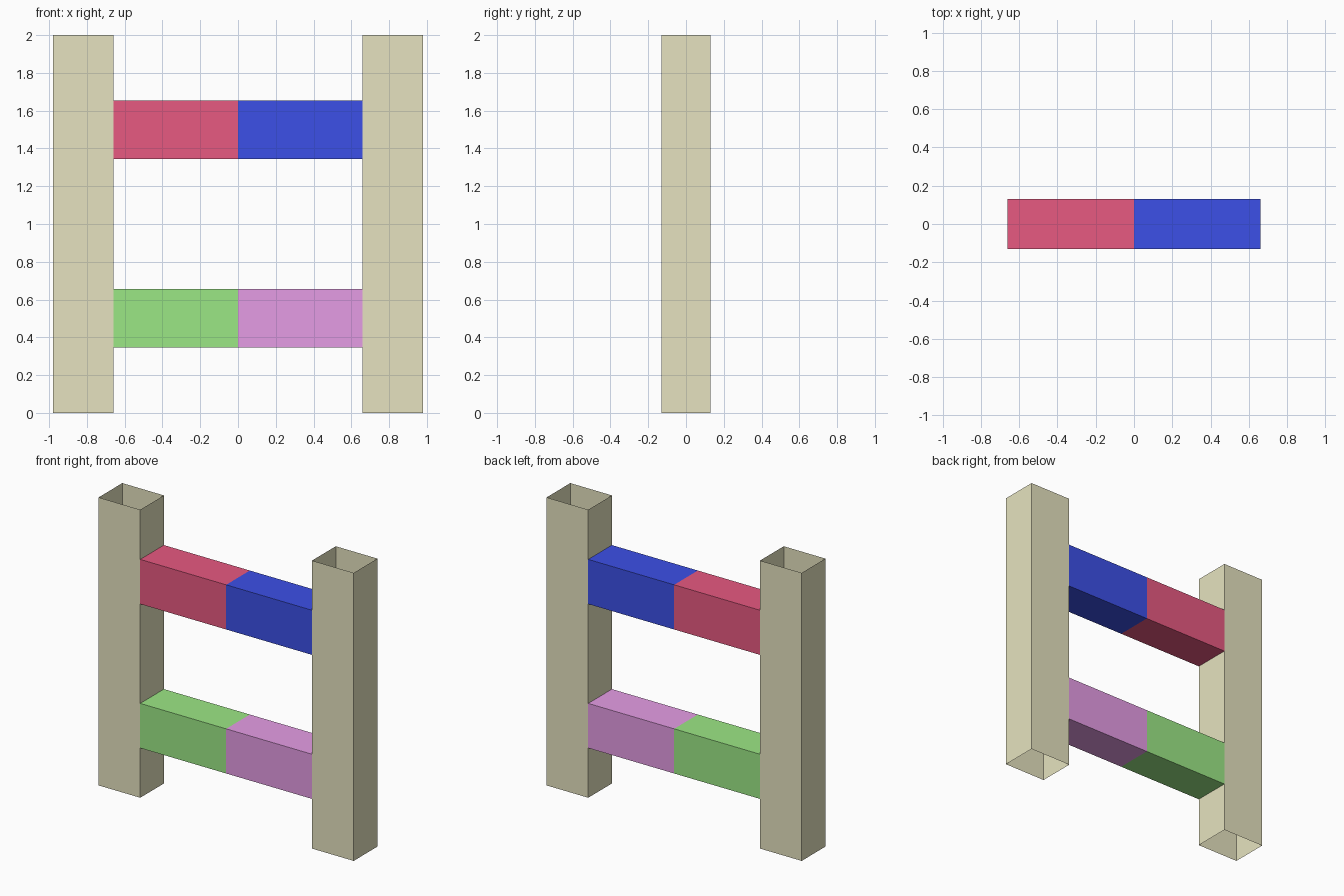
import bpy, bmesh

if "Cube" in bpy.data.objects:
    bpy.data.objects.remove(bpy.data.objects["Cube"])


def material(name, rgb):
    m = bpy.data.materials.new(name)
    m.diffuse_color = (*rgb, 1)
    m.use_nodes = True
    m.node_tree.nodes["Principled BSDF"].inputs["Base Color"].default_value = m.diffuse_color
    return m


def tube(name, loops, mats):
    """Open square tube through a list of 4-point loops, one material per segment."""
    bm = bmesh.new()
    rings = [[bm.verts.new(p) for p in loop] for loop in loops]
    for s, (a, b) in enumerate(zip(rings, rings[1:])):
        for i in range(4):
            j = (i + 1) % 4
            bm.faces.new((a[i], a[j], b[j], b[i])).material_index = s
    mesh = bpy.data.meshes.new(name)
    bm.to_mesh(mesh)
    bm.free()
    for m in mats:
        mesh.materials.append(m)
    obj = bpy.data.objects.new(name, mesh)
    bpy.context.collection.objects.link(obj)
    return obj


tan = material("tan", (0.79, 0.765, 0.525))
red = material("red", (0.8, 0.1, 0.22))
blue = material("blue", (0.045, 0.08, 0.8))
green = material("green", (0.33, 0.8, 0.235))
pink = material("pink", (0.785, 0.335, 0.785))

D = 0.13            # half depth shared by all parts
INNER, OUTER = 0.66, 0.98
RUNG_H = 0.155      # half height of a rung

# Hollow upright posts, open at top and bottom
for side, x0, x1 in (("left", -OUTER, -INNER), ("right", INNER, OUTER)):
    tube(side + "_post",
         [[(x0, -D, z), (x1, -D, z), (x1, D, z), (x0, D, z)] for z in (0, 2)],
         [tan])

# Two-coloured rungs between the posts
for name, z, mats in (("lower_rung", 0.5, [green, pink]),
                      ("upper_rung", 1.5, [red, blue])):
    lo, hi = z - RUNG_H, z + RUNG_H
    tube(name,
         [[(x, -D, lo), (x, D, lo), (x, D, hi), (x, -D, hi)]
          for x in (-INNER, 0, INNER)],
         mats)
